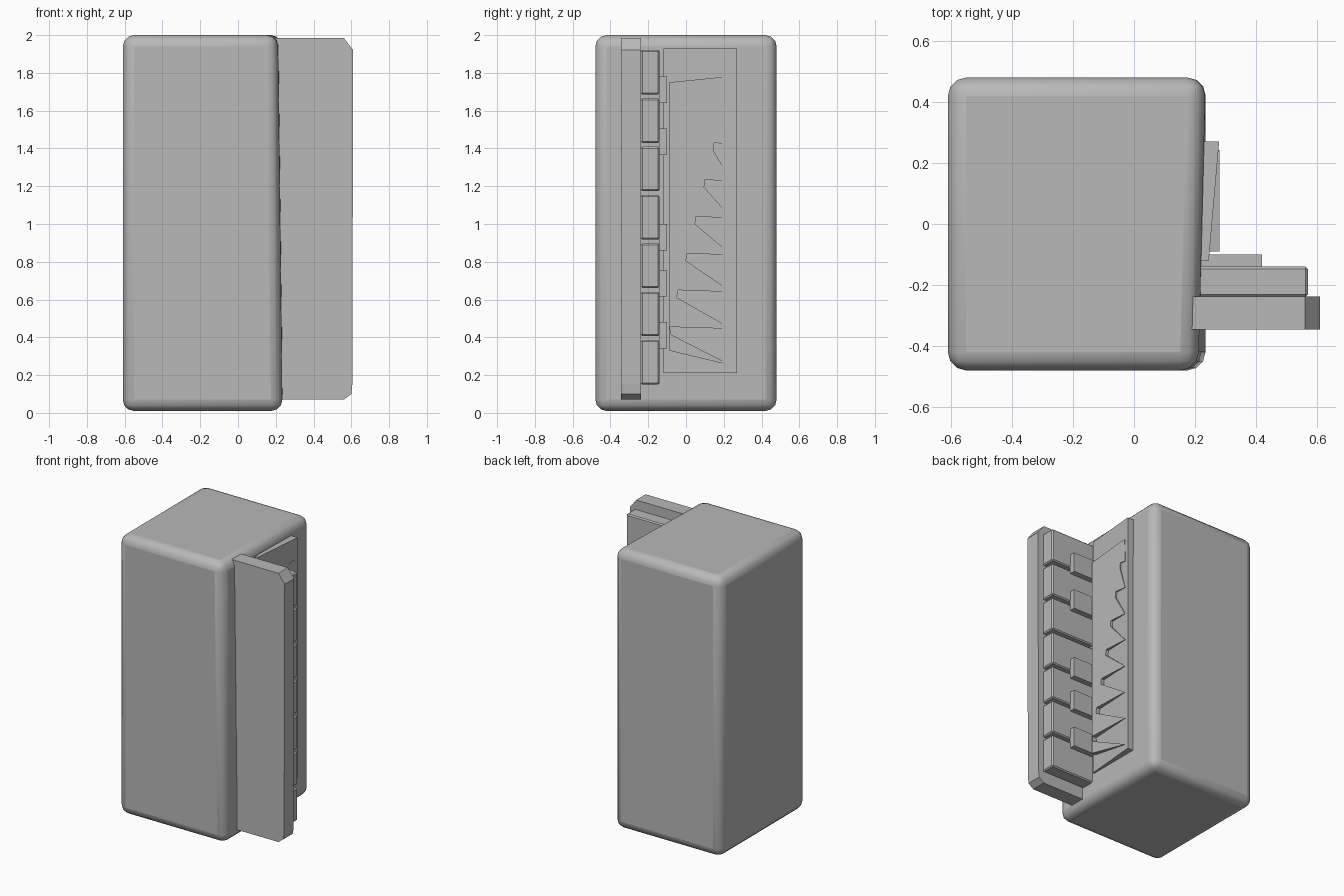
import bpy
import bmesh
from math import radians
from mathutils import Vector

cube = bpy.data.objects.get("Cube")
if cube:
    bpy.data.objects.remove(cube, do_unlink=True)

grey = bpy.data.materials.new("plain_grey")
grey.use_nodes = True
colour = (0.48, 0.48, 0.48, 1)
grey.diffuse_color = colour
grey.node_tree.nodes["Principled BSDF"].inputs["Base Color"].default_value = colour


def finish(name, bm):
    bmesh.ops.recalc_face_normals(bm, faces=bm.faces)
    mesh = bpy.data.meshes.new(name)
    bm.to_mesh(mesh)
    bm.free()
    mesh.materials.append(grey)
    obj = bpy.data.objects.new(name, mesh)
    bpy.context.collection.objects.link(obj)
    return obj


def prism(name, profile, shift):
    """Extrude a flat outline along the shift vector."""
    bm = bmesh.new()
    face = bm.faces.new([bm.verts.new(p) for p in profile])
    result = bmesh.ops.extrude_face_region(bm, geom=[face], use_keep_orig=True)
    verts = [v for v in result["geom"] if isinstance(v, bmesh.types.BMVert)]
    bmesh.ops.translate(bm, verts=verts, vec=Vector(shift))
    return finish(name, bm)


def box(name, low, high):
    x0, y0, z0 = low
    x1, y1, z1 = high
    outline = [(x0, y0, z0), (x1, y0, z0), (x1, y1, z0), (x0, y1, z0)]
    return prism(name, outline, (0, 0, z1 - z0))


def bevel(obj, width, segments):
    mod = obj.modifiers.new("rounded_edges", "BEVEL")
    mod.width = width
    mod.segments = segments
    mod.limit_method = "ANGLE"


# Cabinet, with the upper front corner pulled in slightly
cabinet = box("cabinet", (-0.61, -0.48, 0.01), (0.235, 0.48, 2.0))
for v in cabinet.data.vertices:
    if v.co.x > 0 and v.co.y < 0 and v.co.z > 1:
        v.co.x -= 0.025
bevel(cabinet, 0.06, 3)
bpy.ops.object.select_all(action="DESELECT")
cabinet.select_set(True)
bpy.context.view_layer.objects.active = cabinet
bpy.ops.object.shade_smooth_by_angle(angle=radians(35))

# Shelf carrying the keys, with clipped outer corners
front = -0.345
shelf_outline = [(0.18, front, 0.07), (0.56, front, 0.07), (0.6, front, 0.1),
                 (0.605, front, 0.15), (0.61, front, 1.92), (0.56, front, 1.985),
                 (0.18, front, 1.985)]
prism("key_shelf", shelf_outline, (0, 0.107, 0))

# Natural keys
pitch = 0.256
for i in range(7):
    z = 0.15 + i * pitch
    key = box(f"natural_key_{i + 1}", (0.2, -0.239, z), (0.57, -0.14, z + 0.235))
    bevel(key, 0.008, 1)

# Raised keys in groups of three and two
for i, z in enumerate((0.41, 0.685, 0.93, 1.435, 1.71)):
    box(f"raised_key_{i + 1}", (0.2, -0.142, z - 0.07), (0.42, -0.1, z + 0.07))

# Sloping back panel
panel_outline = [(0.2, -0.12, 0.21), (0.245, -0.12, 0.21), (0.279, 0.27, 0.21),
                 (0.2, 0.27, 0.21)]
prism("back_panel", panel_outline, (0, 0, 1.72))

# Raised sheet with saw teeth that lengthen towards the bottom
saw = [(-0.09, 0.33), (-0.09, 1.75), (0.21, 1.78)]
for i in range(8):
    tip = max(-0.08, 0.24 - 0.048 * i)
    z = 1.78 - 0.195 * i
    saw.append((tip, z))
    saw.append((0.243, z - 0.165))
    if i < 7:
        saw.append((max(-0.085, tip - 0.043), z - 0.155))
prism("saw_sheet", [(0.225, y, z) for y, z in saw], (0.055, 0, 0))
